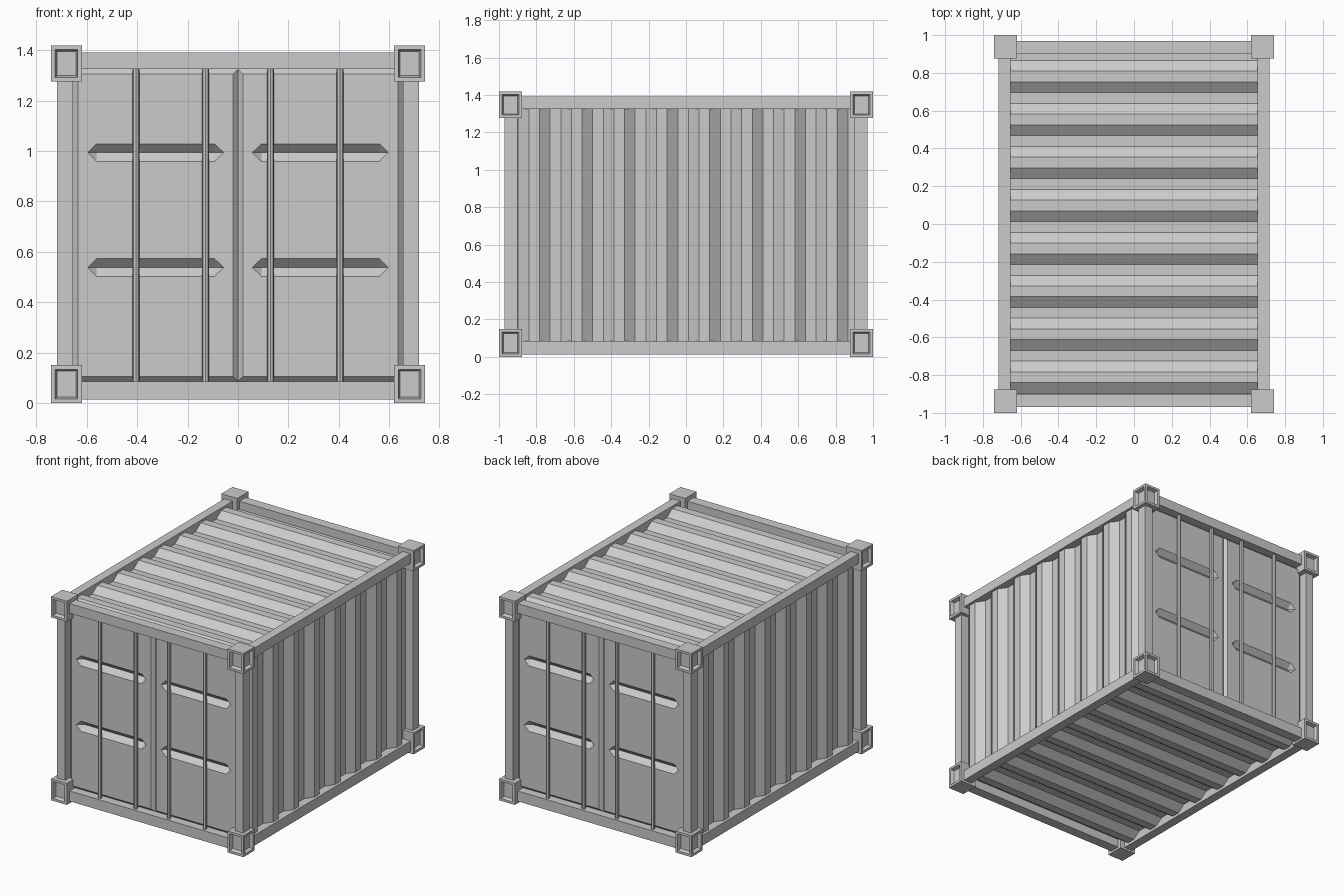
import bpy, bmesh
from mathutils import Vector

if "Cube" in bpy.data.objects:
    bpy.data.objects.remove(bpy.data.objects["Cube"])


def finish(name, bm, outward=None):
    """Turn a bmesh into an object; open shells are flipped to face 'outward'."""
    bmesh.ops.recalc_face_normals(bm, faces=bm.faces)
    if outward:
        bm.normal_update()
        d = Vector(outward)
        if sum(f.normal.dot(d) * f.calc_area() for f in bm.faces) < 0:
            bmesh.ops.reverse_faces(bm, faces=bm.faces)
    me = bpy.data.meshes.new(name)
    bm.to_mesh(me)
    bm.free()
    ob = bpy.data.objects.new(name, me)
    bpy.context.collection.objects.link(ob)
    return ob


def box_bm(lo, hi):
    bm = bmesh.new()
    bmesh.ops.create_cube(bm, size=1)
    for v in bm.verts:
        v.co = Vector([lo[i] + (v.co[i] + 0.5) * (hi[i] - lo[i]) for i in range(3)])
    return bm


def mirrored(a, b, s):
    return (a, b) if s > 0 else (-b, -a)


RX = (0.655, 0.718)                       # side rail / post range in x
RY = (0.90, 0.97)                         # end rail / post range in y
RZ = {"bottom": (0.014, 0.086), "top": (1.325, 1.392)}
BZ = {"bottom": (0.0, 0.15), "top": (1.276, 1.42)}

for sx in (-1, 1):
    x0, x1 = mirrored(*RX, sx)
    bx0, bx1 = mirrored(0.62, 0.742, sx)
    # side rails
    for lvl, (z0, z1) in RZ.items():
        finish("side_rail_" + lvl, box_bm((x0, -0.97, z0), (x1, 0.97, z1)))
    for sy in (-1, 1):
        y0, y1 = mirrored(*RY, sy)
        by0, by1 = mirrored(0.876, 1.0, sy)
        # corner posts
        finish("corner_post", box_bm((x0, y0, 0.05), (x1, y1, 1.36)))
        # corner fittings with a recess in the two outer faces
        for lvl, (z0, z1) in BZ.items():
            bm = box_bm((bx0, by0, z0), (bx1, by1, z1))
            bmesh.ops.recalc_face_normals(bm, faces=bm.faces)
            bm.normal_update()
            outer = [f for f in bm.faces if f.normal.x * sx > 0.9 or f.normal.y * sy > 0.9]
            bmesh.ops.inset_individual(bm, faces=outer, thickness=0.023)
            bmesh.ops.inset_individual(bm, faces=outer, thickness=0.011, depth=-0.025)
            finish("corner_fitting_" + lvl, bm)

# end rails
for sy in (-1, 1):
    y0, y1 = mirrored(*RY, sy)
    for lvl, (z0, z1) in RZ.items():
        finish("end_rail_" + lvl, box_bm((-0.66, y0, z0), (0.66, y1, z1)))

# corrugation profile along y: (y, height), four equal segments per ridge
STEP, DEPTH = 0.2275 / 4, 0.04
profile = [(-0.905, 0)]
for i in range(8):
    s = -0.897 + i * 4 * STEP
    profile += [(s, 0), (s + STEP, DEPTH), (s + 2 * STEP, DEPTH), (s + 3 * STEP, 0)]
profile.append((0.905, 0))


def corrugated(name, place, a, b, outward):
    bm = bmesh.new()
    rows = [[bm.verts.new(place(t, y, h)) for t in (a, b)] for y, h in profile]
    for p, q in zip(rows, rows[1:]):
        bm.faces.new((p[0], p[1], q[1], q[0]))
    finish(name, bm, outward)


corrugated("roof", lambda t, y, h: (t, y, 1.335 + h), -0.66, 0.66, (0, 0, 1))
corrugated("floor", lambda t, y, h: (t, y, 0.073 - h), -0.66, 0.66, (0, 0, -1))
corrugated("right_wall", lambda t, y, h: (0.66 + h, y, t), 0.08, 1.33, (1, 0, 0))
corrugated("left_wall", lambda t, y, h: (-0.66 - h, y, t), 0.08, 1.33, (-1, 0, 0))


def door(sx, sy):
    """Chamfered door leaf with two pointed V grooves."""
    front, base = 0.93, 0.91
    bm = bmesh.new()

    def vert(x, y, z):
        return bm.verts.new((sx * x, sy * y, z))

    def loop(pts):
        vs = [vert(x, front, z) for x, z in pts]
        return vs, [bm.edges.new((vs[i], vs[i - 1])) for i in range(len(vs))]

    rect, edges = loop([(0.02, 0.105), (0.635, 0.105), (0.635, 1.305), (0.02, 1.305)])
    grooves = []
    for z in (0.538, 0.994):
        h, e = 0.035, 0.036
        vs, es = loop([(0.057, z), (0.057 + e, z - h), (0.597 - e, z - h),
                       (0.597, z), (0.597 - e, z + h), (0.057 + e, z + h)])
        edges += es
        grooves.append((z, vs))
    bmesh.ops.triangle_fill(bm, edges=edges, use_beauty=True)
    # groove walls
    for z, (a, b, c, d, e, f) in grooves:
        p, q = vert(0.093, front - 0.034, z), vert(0.561, front - 0.034, z)
        for face in ((a, b, p), (b, c, q, p), (c, d, q), (d, e, q), (e, f, p, q), (f, a, p)):
            bm.faces.new(face)
    # chamfered border
    rim = [vert(x, base, z) for x, z in ((0, 0.086), (0.655, 0.086), (0.655, 1.325), (0, 1.325))]
    for i in range(4):
        bm.faces.new((rect[i - 1], rect[i], rim[i], rim[i - 1]))
    finish("door", bm, (0, sy, 0))


for sy in (-1, 1):
    for sx in (-1, 1):
        door(sx, sy)
        # locking rods
        for x in (0.129, 0.405):
            bm = bmesh.new()
            bmesh.ops.create_cone(bm, cap_ends=True, segments=8, radius1=0.0135,
                                  radius2=0.0135, depth=1.24)
            bmesh.ops.translate(bm, verts=bm.verts, vec=(sx * x, sy * 0.943, 0.706))
            finish("locking_rod", bm)
